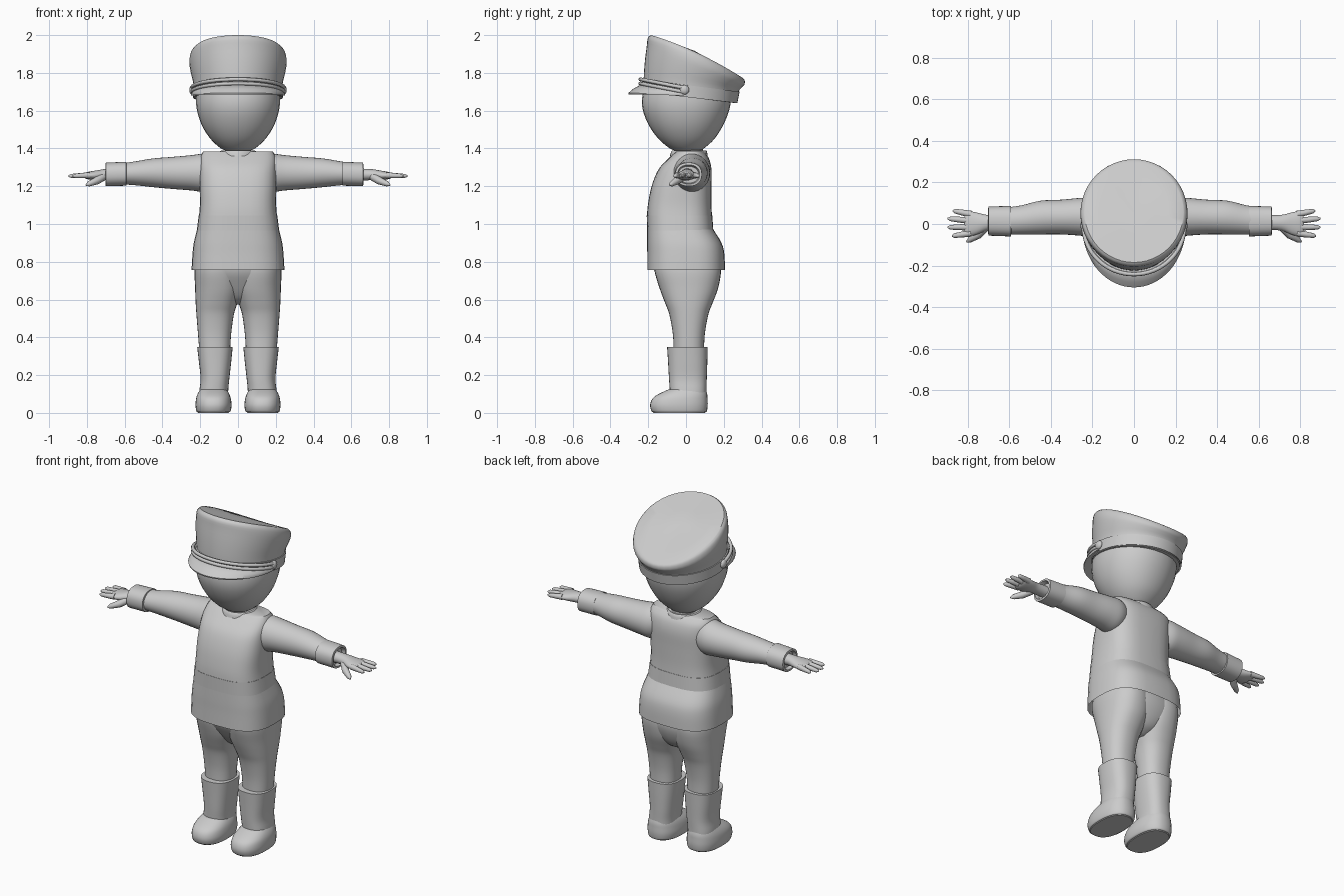
import bpy, bmesh, math
from mathutils import Vector

grey = bpy.data.materials.new("plain_grey")
grey.diffuse_color = (0.6, 0.6, 0.6, 1)
SEG = 32


def make(name, bm, angle=45):
    bmesh.ops.recalc_face_normals(bm, faces=bm.faces)
    me = bpy.data.meshes.new(name)
    bm.to_mesh(me)
    bm.free()
    ob = bpy.data.objects.new(name, me)
    bpy.context.collection.objects.link(ob)
    me.materials.append(grey)
    bpy.ops.object.select_all(action='DESELECT')
    bpy.context.view_layer.objects.active = ob
    ob.select_set(True)
    bpy.ops.object.shade_smooth_by_angle(angle=math.radians(angle))
    return ob


def skin(name, rings, cap0=True, cap1=True, closed=True, angle=45):
    """Bridge rings of points into one surface."""
    bm = bmesh.new()
    vs = [[bm.verts.new(p) for p in r] for r in rings]
    n = len(vs[0])
    for a, b in zip(vs, vs[1:]):
        for i in range(n if closed else n - 1):
            j = (i + 1) % n
            bm.faces.new((a[i], a[j], b[j], b[i]))
    if cap0:
        bm.faces.new(vs[0])
    if cap1:
        bm.faces.new(vs[-1])
    return make(name, bm, angle)


def smooth(rows, steps=4):
    """Catmull-Rom interpolation of station rows."""
    out = []
    for k in range(len(rows) - 1):
        p = [rows[max(0, min(len(rows) - 1, k + d))] for d in (-1, 0, 1, 2)]
        for s in range(steps):
            t = s / steps
            out.append([0.5 * (2 * b + (c - a) * t + (2 * a - 5 * b + 4 * c - d) * t * t
                               + (3 * b - a - 3 * c + d) * t ** 3) for a, b, c, d in zip(*p)])
    return out + [list(rows[-1])]


def loft(name, rows, axis='z', s=1, power=2.0, steps=4, **kw):
    """Rows are (station, u0, u1, v0, v1); rounded cross-sections."""
    rings = []
    for h, u0, u1, v0, v1 in smooth(rows, steps):
        ring = []
        for i in range(SEG):
            a = 2 * math.pi * i / SEG
            c, d = math.cos(a), math.sin(a)
            u = (u0 + u1) / 2 + (u1 - u0) / 2 * math.copysign(abs(c) ** (2 / power), c)
            v = (v0 + v1) / 2 + (v1 - v0) / 2 * math.copysign(abs(d) ** (2 / power), d)
            ring.append((s * u, v, h) if axis == 'z' else (s * h, u, v))
        rings.append(ring)
    return skin(name, rings, **kw)


def tube(name, pts, radii, n=10):
    """Round tube along a path with a radius at each point."""
    pts = [Vector(p) for p in pts]
    rings = []
    for i, p in enumerate(pts):
        d = (pts[min(i + 1, len(pts) - 1)] - pts[max(i - 1, 0)]).normalized()
        a = d.cross(Vector((0, 0, 1))).normalized()
        b = d.cross(a)
        rings.append([p + radii[i] * (a * math.cos(2 * math.pi * k / n) + b * math.sin(2 * math.pi * k / n))
                      for k in range(n)])
    return skin(name, rings, angle=60)


# Head and neck
loft("head", [(1.385, -.05, .05, -.045, .065), (1.40, -.09, .09, -.085, .095), (1.45, -.145, .145, -.145, .15),
              (1.52, -.19, .19, -.195, .195), (1.60, -.217, .217, -.228, .228), (1.67, -.222, .222, -.232, .237),
              (1.73, -.21, .21, -.21, .22), (1.78, -.15, .15, -.15, .16)], power=2.1)
loft("neck", [(1.34, -.075, .075, -.065, .10), (1.38, -.068, .068, -.06, .09), (1.43, -.07, .07, -.06, .09)])

# Cap: tilted rings given as front y, front z, back y, back z, half width
crown = smooth([(-.222, 1.70, .262, 1.64, .232), (-.224, 1.77, .278, 1.70, .236), (-.218, 1.86, .298, 1.725, .25),
                (-.208, 1.94, .31, 1.74, .258), (-.202, 1.985, .31, 1.762, .252), (-.185, 2.0, .296, 1.776, .238)], 3)


def tilted(fy, fz, by, bz, rx, bow=0.0):
    ring = []
    for i in range(48):
        a = 2 * math.pi * i / 48
        t = (1 - math.cos(a)) / 2
        ring.append((rx * math.sin(a), fy + (by - fy) * t, fz + (bz - fz) * t + bow * 4 * t * (1 - t)))
    return ring


rings = [tilted(*r, bow=.02 * min(1, k / 12)) for k, r in enumerate(crown)]
rings += [tilted(-.185 + .235 * k, 2.0 - .085 * k, .296 - .235 * k, 1.776 + .13 * k, .238 * (1 - .97 * k), .02 * (1 - k))
          for k in (.3, .6, 1)]
skin("cap_crown", rings, angle=40)
skin("cap_band", [tilted(*r) for r in ((-.226, 1.70, .268, 1.64, .236), (-.232, 1.70, .272, 1.64, .239),
                                       (-.234, 1.765, .284, 1.70, .242), (-.224, 1.765, .275, 1.70, .236))],
     False, False, angle=40)


# Visor: crescent under the front half of the cap
def arc(rx, ry, z_side, z_front, y0=-.01):
    return [(rx * math.sin(a), y0 - ry * math.cos(a), z_side + (z_front - z_side) * math.cos(a))
            for a in (math.pi * (i / 32 - .5) for i in range(33))]


skin("cap_visor", [arc(.225, .21, 1.69, 1.735), arc(.243, .235, 1.695, 1.735), arc(.247, .27, 1.69, 1.715),
                   arc(.249, .295, 1.685, 1.694), arc(.247, .293, 1.68, 1.686), arc(.225, .21, 1.68, 1.71)],
     False, False, closed=False, angle=50)

# Double chin strap with side buttons
for name, dz in (("strap_upper", .016), ("strap_lower", -.006)):
    tube(name, arc(.243, .232, 1.705 + dz, 1.75 + dz), [.010] * 33, 8)
for s in (-1, 1):
    bm = bmesh.new()
    bmesh.ops.create_uvsphere(bm, u_segments=16, v_segments=10, radius=.025)
    for v in bm.verts:
        v.co = Vector((v.co.x * .6 + s * .243, v.co.y - .008, v.co.z + 1.71))
    make("strap_button", bm)

# Jacket: chest, belt and flared skirt
loft("jacket_chest", [(1.03, -.208, .208, -.207, .138), (1.10, -.202, .202, -.202, .135),
                      (1.20, -.203, .203, -.182, .135), (1.29, -.203, .203, -.145, .135),
                      (1.35, -.20, .20, -.09, .12), (1.385, -.185, .185, -.05, .09)], power=2.9, angle=50)
loft("jacket_collar", [(1.36, -.10, .10, -.085, .115), (1.385, -.095, .095, -.078, .11), (1.388, -.08, .08, -.068, .10),
                       (1.36, -.07, .07, -.06, .09)], steps=2, cap0=False, cap1=False)
loft("jacket_belt", [(.965, -.218, .218, -.206, .145), (1.045, -.208, .208, -.208, .139)], power=2.9, steps=2)
loft("jacket_skirt", [(.757, -.246, .246, -.205, .206), (.84, -.241, .241, -.205, .203), (.90, -.234, .234, -.206, .188),
                      (.97, -.217, .217, -.206, .145)], power=2.9, cap0=False, cap1=False)

# Trousers: hips and mirrored legs; boots below
loft("trouser_hips", [(.575, -.04, .04, -.03, .07), (.61, -.10, .10, -.08, .13), (.68, -.19, .19, -.13, .17),
                      (.76, -.225, .225, -.17, .185), (.86, -.215, .215, -.17, .16)], power=2.3)
for s in (-1, 1):
    loft("trouser_leg", [(.33, .042, .205, -.065, .095), (.42, .036, .212, -.07, .10), (.52, .022, .22, -.088, .118),
                         (.58, .004, .224, -.11, .14), (.66, -.02, .227, -.14, .17),
                         (.76, -.02, .229, -.168, .185), (.84, -.01, .21, -.16, .16)], s=s, power=2.3)
    loft("boot_shaft", [(.03, .05, .205, -.08, .108), (.11, .052, .205, -.085, .108), (.18, .046, .198, -.09, .11),
                        (.27, .036, .207, -.095, .113), (.348, .028, .216, -.10, .115)], s=s, power=2.5, angle=50)
    loft("boot_foot", [(.004, .05, .212, -.17, .10), (.008, .04, .22, -.182, .11), (.04, .034, .225, -.19, .115),
                       (.075, .038, .222, -.178, .114), (.10, .046, .214, -.145, .112),
                       (.125, .06, .20, -.09, .105)], s=s, power=2.4, angle=50)
    # flat sole
    loft("boot_sole", [(0, .05, .212, -.172, .10), (.012, .044, .217, -.18, .108)], s=s, power=2.4, steps=1)

# Arms, cuffs and hands
for s, cuff in ((-1, .70), (1, .662)):
    loft("sleeve", [(.12, -.05, .10, 1.20, 1.36), (.18, -.065, .125, 1.172, 1.372), (.25, -.057, .126, 1.178, 1.364),
                    (.35, -.05, .117, 1.186, 1.355), (.45, -.05, .112, 1.195, 1.347),
                    (.54, -.05, .09, 1.205, 1.332), (.61, -.05, .08, 1.21, 1.322)], axis='x', s=s)
    loft("sleeve_cuff", [(cuff - .11, -.045, .075, 1.212, 1.318), (cuff - .108, -.06, .087, 1.203, 1.329),
                         (cuff, -.056, .084, 1.20, 1.325), (cuff + .002, -.044, .072, 1.212, 1.313),
                         (cuff - .02, -.04, .066, 1.217, 1.305)],
         axis='x', s=s, power=2.3, steps=1)
    loft("palm", [(cuff - .03, -.028, .042, 1.23, 1.294), (.71, -.032, .044, 1.232, 1.29),
                  (.76, -.052, .056, 1.232, 1.282), (.80, -.058, .062, 1.238, 1.275),
                  (.815, -.05, .055, 1.247, 1.268)], axis='x', s=s)
    for k, (y0, x1, y1) in enumerate(((.047, .872, .064), (.016, .897, .026), (-.015, .897, -.016), (-.044, .876, -.058))):
        tip = Vector((s * x1, y1, 1.254))
        base = Vector((s * .785, y0, 1.258))
        tube("finger_%d" % (k + 1), [base, base.lerp(tip, .5), base.lerp(tip, .88), tip], [.017, .014, .011, .004])
    tube("thumb", [(s * .715, -.015, 1.25), (s * .75, -.052, 1.228), (s * .79, -.076, 1.212), (s * .805, -.086, 1.205)],
         [.022, .02, .014, .004])
